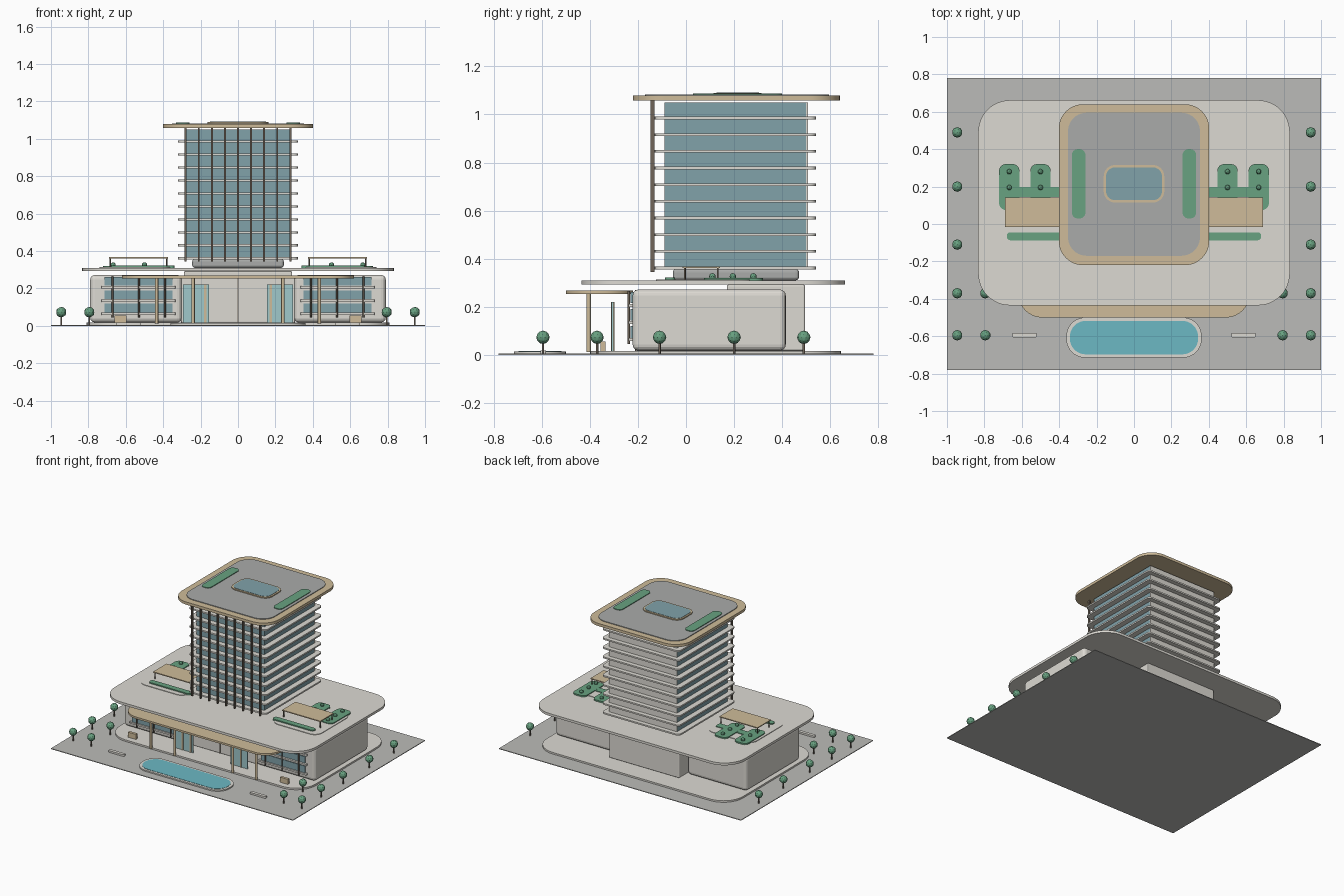
import bpy, bmesh, math
from mathutils import Matrix

if "Cube" in bpy.data.objects:
    bpy.data.objects.remove(bpy.data.objects["Cube"])


def mat(name, r, g, b):
    m = bpy.data.materials.new(name)
    m.diffuse_color = (r, g, b, 1)
    m.use_nodes = True
    m.node_tree.nodes["Principled BSDF"].inputs["Base Color"].default_value = m.diffuse_color
    return m


STONE = mat("stone", .72, .70, .65)
PAVE = mat("paving", .50, .50, .48)
DECK = mat("deck_grey", .40, .41, .40)
TAN = mat("warm_timber", .62, .50, .32)
DARK = mat("dark_bronze", .16, .13, .10)
GLASS = mat("glass", .22, .36, .40)
CLEAR = mat("lobby_glass", .35, .58, .60)
WATER = mat("water", .15, .48, .55)
GREEN = mat("planting", .14, .36, .22)


def finish(bm, name, m, smooth=False):
    bmesh.ops.recalc_face_normals(bm, faces=bm.faces)
    me = bpy.data.meshes.new(name)
    bm.to_mesh(me)
    bm.free()
    me.materials.append(m)
    ob = bpy.data.objects.new(name, me)
    bpy.context.collection.objects.link(ob)
    if smooth:
        bpy.ops.object.select_all(action='DESELECT')
        ob.select_set(True)
        bpy.context.view_layer.objects.active = ob
        bpy.ops.object.shade_smooth_by_angle(angle=math.radians(35))
    return ob


# prism with rounded plan corners (r = 0 gives a plain box)
def slab(name, x0, x1, y0, y1, z0, z1, m, r=0, n=8):
    x0, x1 = sorted((x0, x1))
    bm = bmesh.new()
    pts = []
    corners = ((x1 - r, y1 - r), (x0 + r, y1 - r), (x0 + r, y0 + r), (x1 - r, y0 + r))
    for q, (cx, cy) in enumerate(corners):
        for i in range(n + 1 if r else 1):
            a = math.pi / 2 * (q + i / n)
            pts.append((cx + r * math.cos(a), cy + r * math.sin(a)))
    face = bm.faces.new([bm.verts.new((x, y, z0)) for x, y in pts])
    ext = bmesh.ops.extrude_face_region(bm, geom=[face])["geom"]
    bmesh.ops.translate(bm, vec=(0, 0, z1 - z0),
                        verts=[v for v in ext if isinstance(v, bmesh.types.BMVert)])
    return finish(bm, name, m, r > 0)


def soft(ob, w):
    b = ob.modifiers.new("soft_edges", 'BEVEL')
    b.width, b.segments = w, 4
    b.limit_method = 'ANGLE'
    b.angle_limit = math.radians(50)
    return ob


def ball(name, x, y, z, r, m, squash=1):
    bm = bmesh.new()
    bmesh.ops.create_icosphere(bm, subdivisions=2, radius=r,
                               matrix=Matrix.Translation((x, y, z)) @ Matrix.Diagonal((1, 1, squash, 1)))
    finish(bm, name, m)


def post(name, x, y, z0, z1, r, m):
    bm = bmesh.new()
    bmesh.ops.create_cone(bm, cap_ends=True, segments=12, radius1=r, radius2=r, depth=z1 - z0,
                          matrix=Matrix.Translation((x, y, (z0 + z1) / 2)))
    finish(bm, name, m, True)


# site and plinth
slab("ground", -1, 1, -.78, .78, 0, .005, PAVE)
slab("plinth", -.81, .81, -.40, .645, .005, .017, STONE, .16)

# podium
slab("podium_roof", -.833, .833, -.435, .662, .292, .31, STONE, .17, 12)
soft(slab("lobby", -.305, .305, -.21, .20, .017, .27, STONE), .006)
slab("lobby_seam", -.002, .002, -.213, -.209, .017, .27, DARK)
soft(slab("rear_core", -.29, .29, .17, .495, .017, .292, STONE), .008)

# entrance canopy
slab("entrance_canopy", -.62, .62, -.50, -.22, .254, .268, TAN, .13, 10)

for s in (-1, 1):
    # podium wing with layered front glazing
    soft(slab("podium_wing", s * .30, s * .79, -.222, .415, .018, .272, STONE), .025)
    for z0, z1 in ((.07, .12), (.143, .19), (.215, .262)):
        slab("wing_glass", s * .35, s * .715, -.23, -.21, z0, z1, GLASS)
    for z in (.058, .128, .20):
        slab("wing_ledge", s * .335, s * .73, -.24, -.21, z, z + .012, STONE, .008, 3)
    for x in (.39, .53, .67):
        post("wing_post", s * x, -.238, .045, .265, .005, DARK)

    # canopy columns and lobby screens
    for x in (.24, .435):
        post("canopy_column", s * x, -.405, .012, .256, .009, TAN)
    slab("lobby_screen", s * .155, s * .295, -.309, -.301, .017, .22, CLEAR)
    for x in (.175, .24):
        slab("screen_frame", s * (x - .006), s * (x + .006), -.313, -.297, .017, .22, TAN)

    # entrance planter and bench
    slab("entrance_planter", s * .595, s * .66, -.355, -.335, .012, .055, TAN)
    slab("bench", s * .52, s * .65, -.606, -.582, .005, .018, STONE, .006, 3)

    # roof terrace
    slab("terrace_pad", s * .36, s * .74, -.125, .28, .31, .314, STONE, .06)
    slab("terrace_hedge", s * .34, s * .68, -.087, -.045, .31, .322, GREEN, .018)
    slab("terrace_cross_bed", s * .38, s * .70, .145, .197, .31, .319, GREEN, .01)
    for x in (.50, .667):
        slab("terrace_bed", s * (x - .054), s * (x + .054), .075, .32, .31, .32, GREEN, .035)
        for y in (.11, .195, .28):
            ball("shrub", s * x, y, .326, .014, GREEN)
    slab("pergola_roof", s * .375, s * .69, -.015, .142, .361, .368, TAN)
    for x in (.382, .683):
        for y in (-.005, .132):
            post("pergola_post", s * x, y, .31, .362, .004, DARK)

    # roof planter on the tower
    slab("roof_planter", s * .26, s * .332, .03, .40, 1.08, 1.088, GREEN, .03)

    # street trees
    for x, y in ((.945, .49), (.945, .2), (.945, -.11), (.945, -.37), (.945, -.595),
                 (.795, -.37), (.795, -.595)):
        post("tree_trunk", s * x, y, .005, .055, .005, DARK)
        ball("tree_crown", s * x, y, .073, .028, GREEN)

# tower
soft(slab("tower_neck", -.245, .245, -.055, .47, .31, .358, DECK), .015)
PITCH = .0693
for i in range(10):
    z = .356 + i * PITCH
    slab("floor_slab", -.32, .32, -.13, .54, z, z + .011, STONE, .025, 4)
    slab("floor_glass", -.28, .28, -.09, .50, z + .011, z + PITCH, GLASS)
    slab("rear_wall", -.28, .28, .498, .507, z + .011, z + PITCH, STONE)
for i in range(9):
    x = -.28 + i * .07
    slab("front_fin", x - .005, x + .005, -.147, -.13, .345, 1.06, DARK)

# tower roof
slab("tower_roof", -.402, .402, -.22, .64, 1.058, 1.078, TAN, .13, 12)
slab("roof_deck", -.353, .353, -.17, .595, 1.07, 1.083, DECK, .10, 10)
slab("skylight_rim", -.162, .162, .115, .315, 1.08, 1.09, TAN, .06)
slab("skylight_glass", -.15, .15, .127, .303, 1.08, 1.092, GLASS, .05)

# reflecting pool
slab("pool_rim", -.362, .362, -.715, -.50, .005, .014, STONE, .10, 10)
slab("pool_water", -.343, .343, -.697, -.518, .005, .016, WATER, .085, 10)
